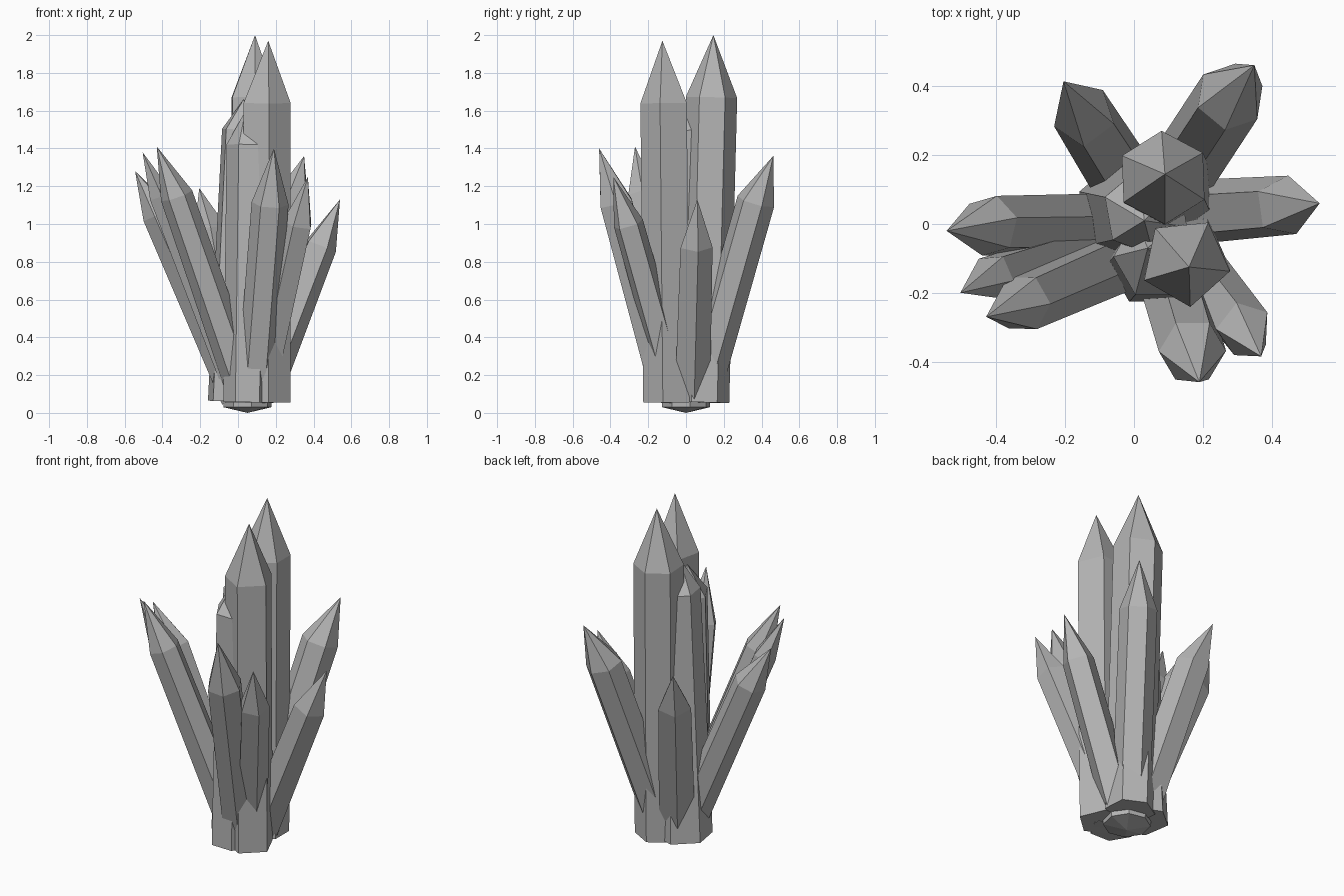
import bpy, bmesh, math
from mathutils import Vector

if "Cube" in bpy.data.objects:
    bpy.data.objects.remove(bpy.data.objects["Cube"])

stone = bpy.data.materials.new("grey_crystal")
stone.diffuse_color = (0.46, 0.46, 0.46, 1)
stone.use_nodes = True
stone.node_tree.nodes["Principled BSDF"].inputs["Base Color"].default_value = stone.diffuse_color


def crystal(name, base, shoulder, tip, radius, sides=6, phase=0, foot=1.0, root=0.0):
    """Prism from base to shoulder, closed by a pyramid; optional root point below."""
    base, shoulder, tip = Vector(base), Vector(shoulder), Vector(tip)
    axis = (shoulder - base).normalized()
    turn = Vector((0, 0, 1)).rotation_difference(axis)
    bm = bmesh.new()

    def ring(centre, r):
        out = []
        for i in range(sides):
            a = math.radians(phase) + 2 * math.pi * i / sides
            out.append(bm.verts.new(centre + turn @ Vector((r * math.cos(a), r * math.sin(a), 0))))
        return out

    low, high = ring(base, radius * foot), ring(shoulder, radius)
    top = bm.verts.new(tip)
    bottom = bm.verts.new(base - axis * root)
    for i in range(sides):
        j = (i + 1) % sides
        bm.faces.new((low[i], low[j], high[j], high[i]))
        bm.faces.new((high[i], high[j], top))
        bm.faces.new((low[j], low[i], bottom))
    mesh = bpy.data.meshes.new(name)
    bm.to_mesh(mesh)
    bm.free()
    mesh.materials.append(stone)
    bpy.context.collection.objects.link(bpy.data.objects.new(name, mesh))


# Upright core crystals
crystal("tall_front_crystal", (0.148, -0.095, 0.055), (0.15, -0.11, 1.64), (0.16, -0.125, 1.97), 0.132, 5, 276)
crystal("tall_back_crystal", (0.105, 0.093, 0.055), (0.085, 0.135, 1.67), (0.09, 0.145, 2.0), 0.136, 6, 92)
crystal("core_left_crystal", (-0.01, 0.04, 0.06), (0.035, 0.035, 1.5), (0.03, 0.01, 1.66), 0.127, 6, 40, 1.25)
crystal("core_front_crystal", (0.05, -0.115, 0.055), (0.068, -0.095, 1.42), (0.04, -0.07, 1.6), 0.128, 6, 0, 1.0)

# Crystals leaning left
crystal("left_crystal", (0.0, 0.0, 0.08), (-0.42, -0.005, 1.05), (-0.545, -0.02, 1.28), 0.09, 6, 75, 1.05)
crystal("left_middle_crystal", (0.0, -0.03, 0.1), (-0.41, -0.15, 1.15), (-0.505, -0.2, 1.38), 0.065, 5, 60, 1.1)
crystal("left_front_crystal", (0.04, -0.07, 0.1), (-0.325, -0.23, 1.15), (-0.43, -0.27, 1.41), 0.087, 6, 0, 1.1)

# Crystals leaning back
crystal("back_left_crystal", (0.01, 0.07, 0.1), (-0.145, 0.315, 0.96), (-0.205, 0.415, 1.19), 0.093, 5, 55, 1.1)
crystal("back_right_crystal", (0.09, 0.08, 0.1), (0.28, 0.37, 1.12), (0.35, 0.462, 1.36), 0.102, 6, 20)

# Crystals leaning right and forward
crystal("right_crystal", (0.13, 0.03, 0.1), (0.435, 0.052, 0.885), (0.54, 0.06, 1.13), 0.09, 5, 80, 1.1)
crystal("front_right_crystal", (0.12, -0.05, 0.1), (0.32, -0.305, 1.0), (0.37, -0.385, 1.25), 0.083, 5, 35, 1.05)
crystal("front_crystal", (0.09, -0.1, 0.1), (0.17, -0.37, 1.11), (0.19, -0.46, 1.4), 0.098, 6, 0, 1.0)

# Broken root under the cluster
crystal("root", (0.05, 0.0, 0.03), (0.05, 0.0, 0.15), (0.05, 0.0, 0.3), 0.135, 8, 10, 0.95, 0.03)
